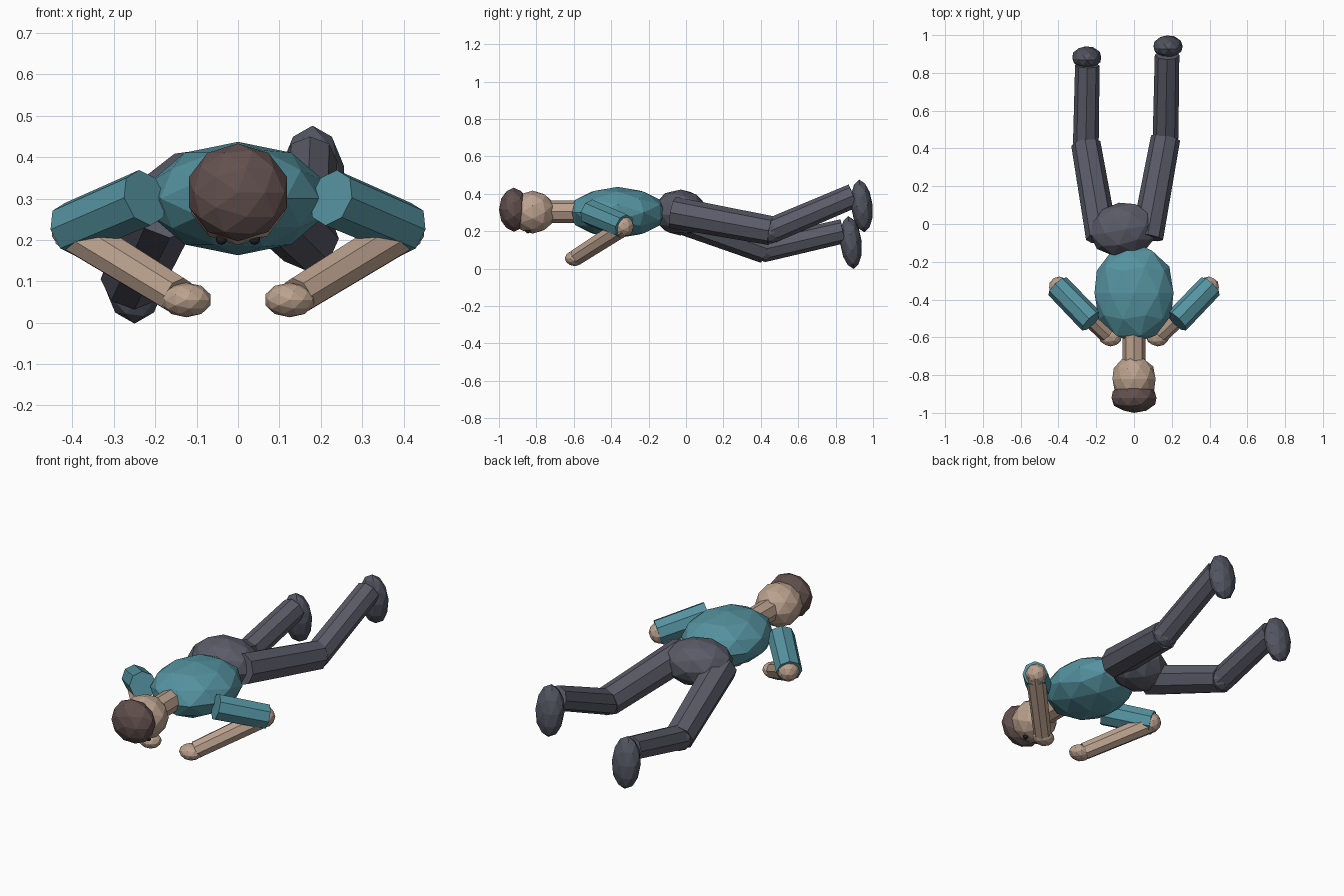
import bpy
import math
from mathutils import Vector

cube = bpy.data.objects.get("Cube")
if cube:
    bpy.data.objects.remove(cube)


def material(name, rgb):
    mat = bpy.data.materials.new(name)
    mat.use_nodes = True
    mat.diffuse_color = (*rgb, 1)
    mat.node_tree.nodes["Principled BSDF"].inputs["Base Color"].default_value = (*rgb, 1)
    return mat


skin = material("skin", (0.50, 0.36, 0.27))
shirt = material("teal shirt", (0.09, 0.29, 0.35))
trousers = material("dark grey trousers", (0.105, 0.105, 0.14))
shoe = material("slate shoe", (0.085, 0.09, 0.12))
hair = material("brown hair", (0.12, 0.08, 0.075))
eye = material("dark eye", (0.02, 0.015, 0.015))


def ball(name, mat, centre, size, tilt=0, yaw=0, roll=0):
    """Faceted ellipsoid lying face down; size is its (x, y, z) radii."""
    bpy.ops.mesh.primitive_ico_sphere_add(
        subdivisions=2, radius=1, location=centre,
        rotation=(math.radians(90 + tilt), math.radians(roll), math.radians(yaw)))
    obj = bpy.context.object
    obj.name = name
    obj.scale = (size[0], size[2], size[1])
    obj.data.materials.append(mat)


def limb(name, mat, start, end, r_start, r_end):
    """Eight-sided tube between two joints."""
    a, b = Vector(start), Vector(end)
    bpy.ops.mesh.primitive_cone_add(
        vertices=8, radius1=r_start, radius2=r_end, depth=(b - a).length,
        location=(a + b) / 2)
    obj = bpy.context.object
    obj.name = name
    obj.rotation_euler = (b - a).to_track_quat('Z', 'Y').to_euler()
    obj.data.materials.append(mat)


# Head, neck and trunk
ball("head", skin, (0, -0.82, 0.302), (0.12, 0.125, 0.115))
ball("hair", hair, (0, -0.92, 0.315), (0.125, 0.08, 0.118))
limb("neck", skin, (0, -0.74, 0.305), (0, -0.58, 0.305), 0.06, 0.06)
ball("torso", shirt, (0, -0.365, 0.30), (0.22, 0.265, 0.137))
ball("pelvis", trousers, (-0.055, -0.03, 0.30), (0.185, 0.145, 0.123), yaw=10, roll=5)

# Arms and eyes, mirrored
for side, s in (("left", 1), ("right", -1)):
    shoulder = (s * 0.225, -0.515, 0.302)
    elbow = (s * 0.405, -0.33, 0.225)
    wrist = (s * 0.145, -0.58, 0.065)
    limb(side + "_sleeve", shirt, shoulder, elbow, 0.07, 0.067)
    ball(side + "_elbow", skin, (s * 0.395, -0.335, 0.225), (0.057, 0.057, 0.057))
    limb(side + "_forearm", skin, elbow, wrist, 0.052, 0.047)
    ball(side + "_hand", skin, (s * 0.125, -0.595, 0.055), (0.062, 0.053, 0.042))
    ball(side + "_eye", eye, (s * 0.04, -0.845, 0.202), (0.014, 0.014, 0.014))

# Legs, each with its own pose: hip, knee, ankle, foot centre
poses = {
    "left": ((0.07, -0.07, 0.30), (0.167, 0.455, 0.203), (0.175, 0.895, 0.39), (0.18, 0.94, 0.335)),
    "right": ((-0.17, -0.07, 0.285), (-0.255, 0.425, 0.105), (-0.247, 0.84, 0.20), (-0.25, 0.882, 0.139)),
}
for side, (hip, knee, ankle, foot) in poses.items():
    limb(side + "_thigh", trousers, hip, knee, 0.085, 0.078)
    ball(side + "_knee", trousers, knee, (0.07, 0.07, 0.07))
    limb(side + "_shin", trousers, knee, ankle, 0.068, 0.065)
    ball(side + "_foot", shoe, foot, (0.08, 0.058, 0.142), tilt=6)
